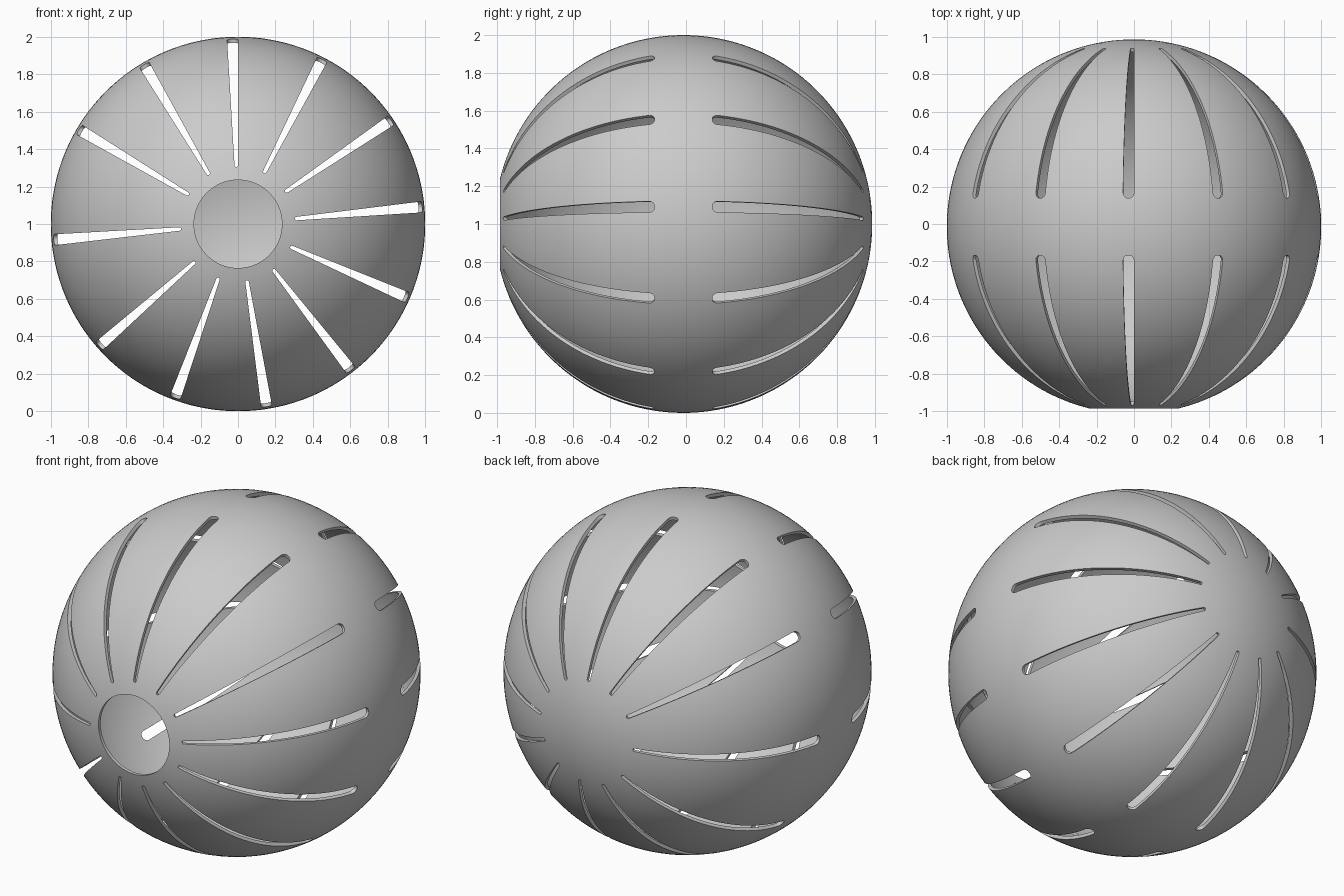
import bpy, bmesh
from math import sin, cos, asin, acos, pi, radians, sqrt
from mathutils import Vector

if "Cube" in bpy.data.objects:
    bpy.data.objects.remove(bpy.data.objects["Cube"])

T = 0.02                      # shell thickness
HOLE_R = 0.235                # front opening radius
CY = -(1 - sqrt(1 - HOLE_R ** 2)) / 2   # centres the truncated ball on y
SEG = 144


def point(r, theta, lon, side=1):
    """Point at angle theta from the y axis, side +1 = back, -1 = front."""
    return Vector((r * sin(theta) * cos(lon), CY + side * r * cos(theta),
                   1 + r * sin(theta) * sin(lon)))


def make_object(name, bm):
    bmesh.ops.recalc_face_normals(bm, faces=bm.faces[:])
    me = bpy.data.meshes.new(name)
    bm.to_mesh(me)
    bm.free()
    ob = bpy.data.objects.new(name, me)
    bpy.context.collection.objects.link(ob)
    return ob


# Hollow ball: closed outer + inner profile turned around the y axis
def build_shell():
    bm = bmesh.new()
    rings = []
    n = 72
    outer_end = pi - asin(HOLE_R)
    inner_end = pi - asin(HOLE_R / (1 - T))
    prof = [(1, outer_end * i / n) for i in range(n + 1)]
    prof += [(1 - T, inner_end * (n - i) / n) for i in range(n + 1)]
    for r, th in prof:
        if th < 1e-6:
            rings.append([bm.verts.new(point(r, 0, 0))] * SEG)
        else:
            rings.append([bm.verts.new(point(r, th, 2 * pi * j / SEG))
                          for j in range(SEG)])
    for a, b in zip(rings, rings[1:]):
        for j in range(SEG):
            k = (j + 1) % SEG
            vs = list(dict.fromkeys((a[j], a[k], b[k], b[j])))
            bm.faces.new(vs)
    return make_object("slotted_ball", bm)


# Tapered slot cutters with rounded ends, mirrored front and back
def add_slot(bm, lon, side):
    t0, t1 = asin(0.305), acos(0.152)
    half = 0.0295
    r0, r1 = half * sin(t0), half * sin(t1)
    cap = [0.04, 0.15, 0.35, 0.65, 1.0]
    rows = [(t0 + r0 * c, sqrt(1 - (1 - c) ** 2)) for c in cap]
    a, b = t0 + r0, t1 - r1
    rows += [(a + (b - a) * i / 30, 1) for i in range(1, 30)]
    rows += [(t1 - r1 * c, sqrt(1 - (1 - c) ** 2)) for c in reversed(cap)]
    loops = []
    for th, f in rows:
        w = half * f
        loops.append([bm.verts.new(point(r, th, lon + s * w, side))
                      for r, s in ((0.93, -1), (1.05, -1), (1.05, 1), (0.93, 1))])
    for p, q in zip(loops, loops[1:]):
        for j in range(4):
            k = (j + 1) % 4
            bm.faces.new((p[j], p[k], q[k], q[j]))
    bm.faces.new(loops[0])
    bm.faces.new(loops[-1])


ball = build_shell()
bm = bmesh.new()
angles = [91.7 + 28.8 * k for k in range(-8, 3)] + [184.9]
for deg in angles:
    for side in (-1, 1):
        add_slot(bm, radians(deg), side)
cutter = make_object("slot_cutters", bm)

mod = ball.modifiers.new("slots", 'BOOLEAN')
mod.operation = 'DIFFERENCE'
mod.solver = 'EXACT'
mod.object = cutter
bpy.context.view_layer.objects.active = ball
ball.select_set(True)
cutter.select_set(False)
bpy.ops.object.modifier_apply(modifier=mod.name)
bpy.data.objects.remove(cutter, do_unlink=True)
bpy.ops.object.shade_smooth_by_angle(angle=radians(30))
